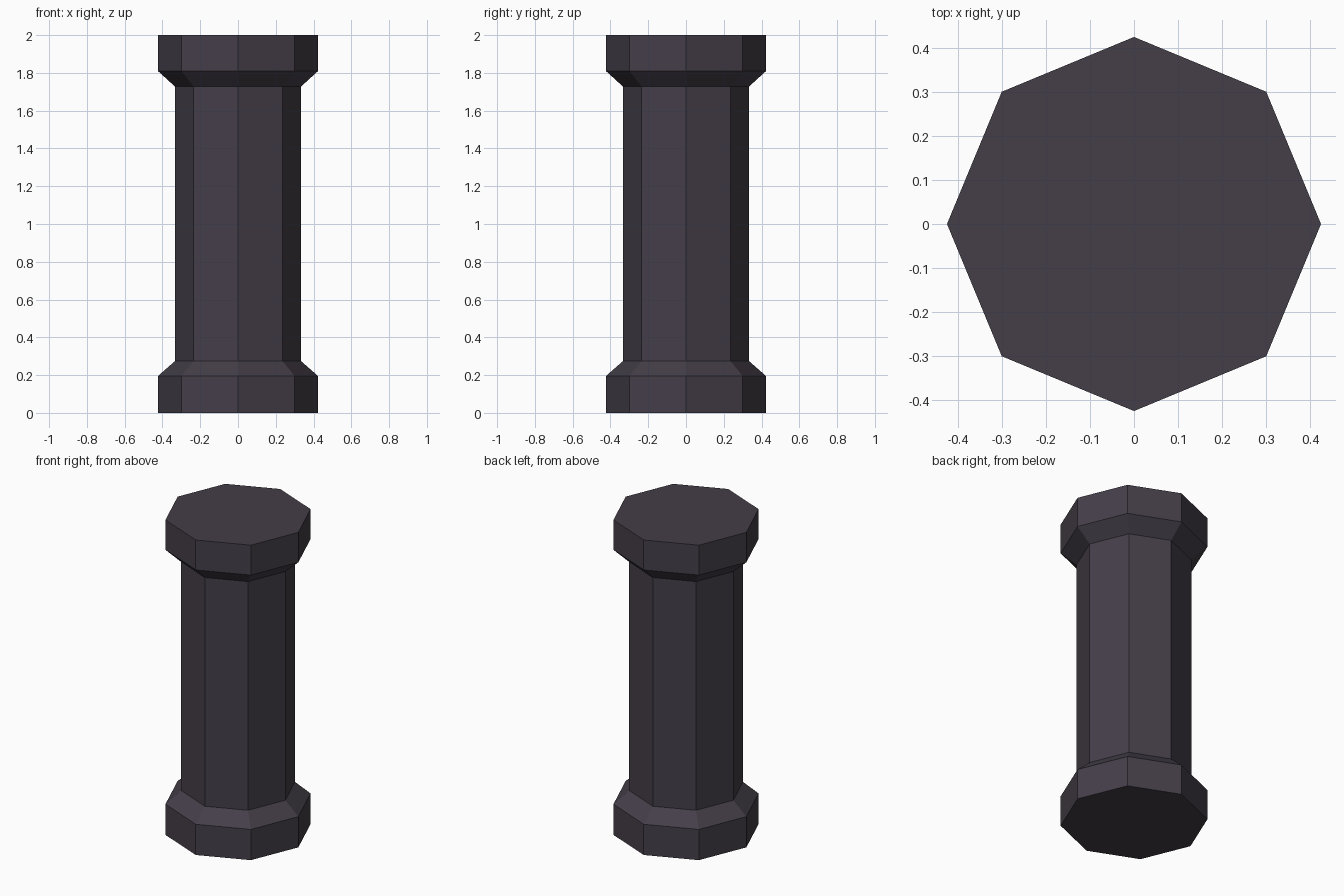
import bpy, bmesh, math

if "Cube" in bpy.data.objects:
    bpy.data.objects.remove(bpy.data.objects["Cube"])

SIDES = 8
# (radius, height) outline from the floor to the top
PROFILE = [(0.424, 0.0), (0.424, 0.195), (0.333, 0.275),
           (0.333, 1.727), (0.424, 1.81), (0.424, 2.0)]

stone = bpy.data.materials.new("dark purple grey stone")
stone.diffuse_color = (0.058, 0.048, 0.065, 1.0)
stone.use_nodes = True
stone.node_tree.nodes["Principled BSDF"].inputs["Base Color"].default_value = stone.diffuse_color

# Octagonal pillar: one ring per profile point, corners on the x and y axes
bm = bmesh.new()
rings = []
for r, z in PROFILE:
    rings.append([bm.verts.new((r * math.cos(math.tau * i / SIDES),
                                r * math.sin(math.tau * i / SIDES), z))
                  for i in range(SIDES)])

# Base, shaft and capital walls
for low, high in zip(rings, rings[1:]):
    for i in range(SIDES):
        j = (i + 1) % SIDES
        bm.faces.new((low[i], low[j], high[j], high[i]))

# Flat bottom and top
bm.faces.new(rings[0][::-1])
bm.faces.new(rings[-1])

mesh = bpy.data.meshes.new("pillar")
bm.to_mesh(mesh)
bm.free()
mesh.materials.append(stone)
bpy.context.collection.objects.link(bpy.data.objects.new("pillar", mesh))
